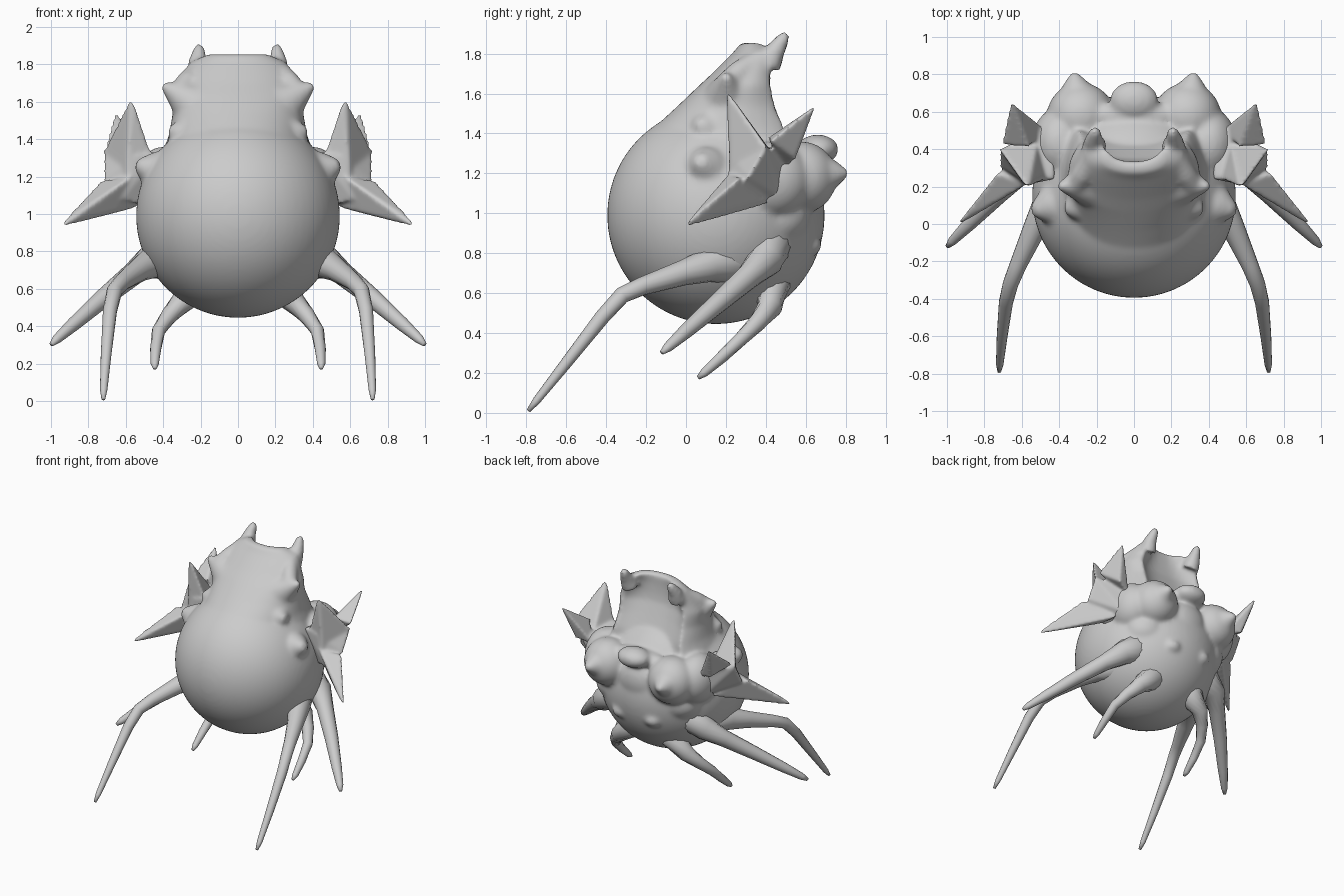
import bpy, bmesh, math
from mathutils import Vector, Matrix

grey = bpy.data.materials.new("plain grey")
grey.diffuse_color = (0.6, 0.6, 0.6, 1)


def ball(bm, c, r):
    r = r if isinstance(r, tuple) else (r, r, r)
    bmesh.ops.create_uvsphere(bm, u_segments=64, v_segments=40, radius=1,
                              matrix=Matrix.Translation(c) @ Matrix.Diagonal((*r, 1)))


def loft(bm, rings):
    rows = [[bm.verts.new(p) for p in ring] for ring in rings]
    n = len(rows[0])
    for a, b in zip(rows, rows[1:]):
        for i in range(n):
            bm.faces.new((a[i], a[(i + 1) % n], b[(i + 1) % n], b[i]))
    bm.faces.new(rows[0][::-1])
    bm.faces.new(rows[-1])


def tube(bm, pts, n=14):
    """Tapered limb through (x, y, z, radius) points."""
    P = [Vector(p[:3]) for p in pts]
    rings = []
    for i, p in enumerate(P):
        d = (P[min(i + 1, len(P) - 1)] - P[max(i - 1, 0)]).normalized()
        u = d.cross(Vector((0, 0.3, 1))).normalized()
        v = d.cross(u)
        r = pts[i][3]
        rings.append([p + r * (u * math.cos(a) + v * math.sin(a))
                      for a in (math.tau * k / n for k in range(n))])
    loft(bm, rings)


def hull(bm, pts):
    vs = [bm.verts.new(p) for p in pts]
    res = bmesh.ops.convex_hull(bm, input=vs)
    junk = {g for g in res["geom_interior"] if isinstance(g, bmesh.types.BMVert)}
    bmesh.ops.delete(bm, geom=list(junk), context='VERTS')


def finish(bm, name, voxel=0, smooth=0, mirror=False):
    bmesh.ops.recalc_face_normals(bm, faces=bm.faces)
    for f in bm.faces:
        f.smooth = True
    me = bpy.data.meshes.new(name)
    bm.to_mesh(me)
    bm.free()
    me.materials.append(grey)
    ob = bpy.data.objects.new(name, me)
    bpy.context.collection.objects.link(ob)
    if voxel:
        m = ob.modifiers.new("fuse", 'REMESH')
        m.mode = 'VOXEL'
        m.voxel_size = voxel
        m.use_smooth_shade = True
    if smooth:
        m = ob.modifiers.new("soften", 'SMOOTH')
        m.factor = 0.5
        m.iterations = smooth
    if mirror:
        ob.modifiers.new("mirror", 'MIRROR').use_mirror_merge = False
    return ob


# Body: round shell, open-backed hood, face bulges and warts fused together
bm = bmesh.new()
ball(bm, (0, 0.15, 0.99), 0.545)

# hood sections: z, front y, half width, side-edge y, inner-wall y
levels = [(1.10, -0.34, 0.46, 0.50, 0.50), (1.22, -0.31, 0.445, 0.52, 0.51),
          (1.30, -0.265, 0.415, 0.52, 0.49),
          (1.42, -0.17, 0.37, 0.50, 0.44), (1.54, -0.04, 0.35, 0.45, 0.39),
          (1.64, 0.065, 0.35, 0.43, 0.35), (1.70, 0.13, 0.32, 0.43, 0.34),
          (1.77, 0.20, 0.285, 0.445, 0.335), (1.81, 0.24, 0.26, 0.46, 0.335),
          (1.855, 0.275, 0.16, 0.38, 0.335)]
A = math.radians(128)
rings = []
for z, yf, w, yb, yi in levels:
    ry = (yb - yf) / (1 - math.cos(A))
    ring = []
    for k in range(29):
        t = -A + 2 * A * k / 28
        ring.append((w * math.sin(t), yf + ry - ry * math.cos(t), z))
    for k in range(1, 16):
        u = 1 - k / 8
        ring.append((math.sin(A) * w * u, yi + (yb - yi) * abs(u) ** 3, z))
    rings.append(ring)
loft(bm, rings)

ball(bm, (0, 0.58, 1.29), (0.24, 0.08, 0.07))     # lip under the hood
ball(bm, (0, 0.66, 1.32), (0.13, 0.105, 0.075))   # centre nub
ball(bm, (0, 0.60, 0.93), (0.24, 0.08, 0.06))     # mouth ridge
ball(bm, (0, 0.60, 1.12), (0.18, 0.10, 0.16))
for s in (1, -1):
    ball(bm, (s * 0.285, 0.58, 1.18), (0.18, 0.175, 0.18))   # face bulge
    tube(bm, [(s * 0.30, 0.68, 1.19, 0.125), (s * 0.315, 0.755, 1.2, 0.065),
              (s * 0.32, 0.81, 1.2, 0.02)])
    ball(bm, (s * 0.40, 0.43, 1.17), (0.15, 0.19, 0.19))     # shoulder
    ball(bm, (s * 0.27, 0.45, 0.98), (0.18, 0.17, 0.15))     # cheek
    ball(bm, (s * 0.14, 0.62, 0.84), (0.07, 0.06, 0.055))    # mouth wart
    tube(bm, [(s * 0.21, 0.41, 1.74, 0.07), (s * 0.215, 0.45, 1.82, 0.05),
              (s * 0.207, 0.49, 1.88, 0.034), (s * 0.205, 0.505, 1.905, 0.02)])
    tube(bm, [(s * 0.21, 0.46, 1.80, 0.035), (s * 0.225, 0.36, 1.775, 0.045),
              (s * 0.27, 0.27, 1.71, 0.06), (s * 0.31, 0.21, 1.655, 0.06)])  # hood rim
    tube(bm, [(s * 0.24, 0.21, 1.58, 0.13), (s * 0.34, 0.205, 1.65, 0.062),
              (s * 0.405, 0.20, 1.69, 0.02)])                # hood side point
    tube(bm, [(s * 0.24, 0.12, 1.41, 0.14), (s * 0.34, 0.08, 1.44, 0.06),
              (s * 0.37, 0.07, 1.45, 0.02)])
    tube(bm, [(s * 0.38, 0.12, 1.21, 0.15), (s * 0.48, 0.085, 1.245, 0.09),
              (s * 0.545, 0.07, 1.265, 0.03)])               # shoulder wart
finish(bm, "body_shell", voxel=0.013, smooth=18)

# Claws: webbed three-pointed arms
bm = bmesh.new()
hull(bm, [(0.72, 0.40, 1.33), (0.44, 0.33, 1.02), (0.42, 0.24, 1.33), (0.45, 0.52, 1.29),
          (0.55, 0.215, 1.31), (0.72, 0.31, 1.18), (0.62, 0.21, 1.08), (0.50, 0.48, 1.08)])
hull(bm, [(0.56, 0.20, 1.61), (0.585, 0.21, 1.61), (0.72, 0.40, 1.34), (0.47, 0.24, 1.34),
          (0.60, 0.22, 1.15), (0.52, 0.42, 1.32)])
hull(bm, [(0.94, 0.005, 0.93), (0.935, 0.015, 0.965), (0.92, 0.0, 0.945), (0.735, 0.27, 1.18),
          (0.57, 0.21, 1.20), (0.56, 0.30, 1.03), (0.66, 0.21, 1.01), (0.52, 0.42, 1.05)])
hull(bm, [(0.66, 0.655, 1.545), (0.645, 0.645, 1.54), (0.71, 0.42, 1.36), (0.56, 0.41, 1.38),
          (0.60, 0.55, 1.27), (0.46, 0.50, 1.22)])
finish(bm, "webbed_claws", voxel=0.010, smooth=14, mirror=True)

# Legs: three mirrored pairs
legs = {
    "front_legs": [(0.22, 0.33, 0.80, 0.13), (0.36, 0.24, 0.765, 0.125), (0.46, 0.11, 0.74, 0.085),
                   (0.53, -0.02, 0.70, 0.063), (0.62, -0.22, 0.635, 0.046), (0.66, -0.32, 0.59, 0.042),
                   (0.685, -0.42, 0.48, 0.038), (0.705, -0.60, 0.25, 0.029),
                   (0.718, -0.75, 0.06, 0.020), (0.72, -0.79, 0.01, 0.010)],
    "middle_legs": [(0.20, 0.33, 0.93, 0.14), (0.34, 0.42, 0.84, 0.125), (0.45, 0.40, 0.765, 0.088),
                    (0.56, 0.31, 0.68, 0.062), (0.72, 0.16, 0.55, 0.050), (0.88, 0.00, 0.41, 0.037),
                    (0.97, -0.09, 0.33, 0.025), (0.997, -0.12, 0.303, 0.012)],
    "back_legs": [(0.12, 0.32, 0.76, 0.13), (0.21, 0.43, 0.62, 0.10), (0.30, 0.42, 0.53, 0.062),
                  (0.37, 0.36, 0.455, 0.045), (0.425, 0.28, 0.375, 0.036), (0.44, 0.18, 0.28, 0.030),
                  (0.445, 0.09, 0.20, 0.022), (0.445, 0.06, 0.175, 0.010)],
}
for name, pts in legs.items():
    bm = bmesh.new()
    tube(bm, pts)
    finish(bm, name, mirror=True)
